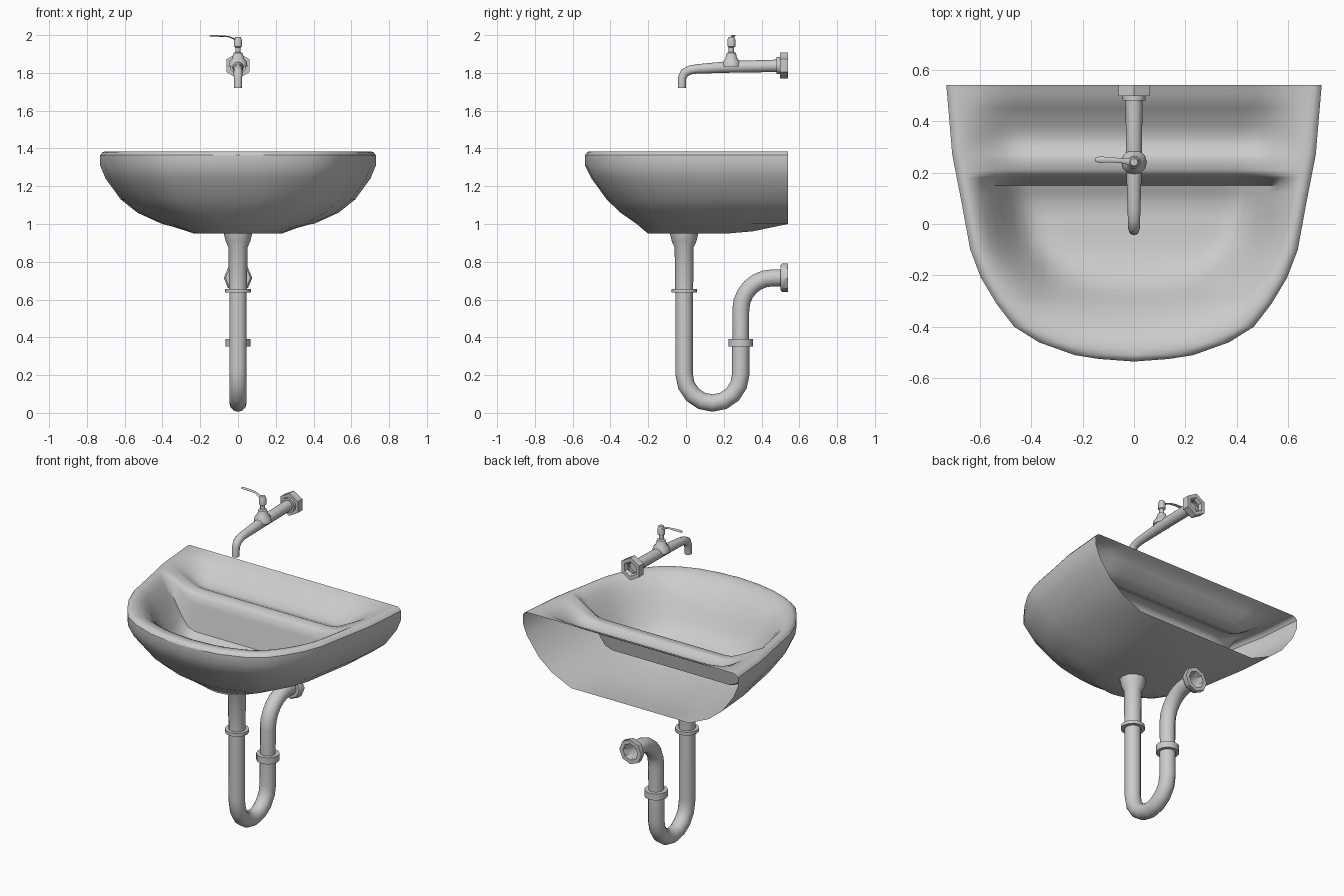
import bpy, bmesh, math
from mathutils import Vector, geometry

if "Cube" in bpy.data.objects:
    bpy.data.objects.remove(bpy.data.objects["Cube"])

grey = bpy.data.materials.new("light grey")
grey.use_nodes = True
grey.diffuse_color = (0.6, 0.6, 0.6, 1)
grey.node_tree.nodes["Principled BSDF"].inputs["Base Color"].default_value = grey.diffuse_color


def finish(name, bm, angle=40):
    bmesh.ops.remove_doubles(bm, verts=bm.verts, dist=0.0005)
    bmesh.ops.recalc_face_normals(bm, faces=bm.faces)
    mesh = bpy.data.meshes.new(name)
    bm.to_mesh(mesh)
    bm.free()
    mesh.materials.append(grey)
    ob = bpy.data.objects.new(name, mesh)
    bpy.context.collection.objects.link(ob)
    bpy.ops.object.select_all(action="DESELECT")
    ob.select_set(True)
    bpy.context.view_layer.objects.active = ob
    bpy.ops.object.shade_smooth_by_angle(angle=math.radians(angle))
    return ob


def skin(bm, rows, closed=False):
    """Join neighbouring rows of vertices with quads."""
    for a, b in zip(rows, rows[1:]):
        n = len(a)
        for i in range(n if closed else n - 1):
            j = (i + 1) % n
            bm.faces.new((a[i], a[j], b[j], b[i]))


def sweep(name, pts, sides=12, phase=0, axis=None, side=(1, 0, 0), cap=(False, False), flat=1):
    """Rings of radius p[3] along a path; a fixed axis makes a turned part."""
    bm = bmesh.new()
    side = Vector(side)
    path = [Vector(p[:3]) for p in pts]
    rings = []
    for i, p in enumerate(path):
        if axis:
            t = Vector(axis)
        else:
            t = Vector()
            if i > 0:
                t += (p - path[i - 1]).normalized()
            if i < len(path) - 1:
                t += (path[i + 1] - p).normalized()
        n = side.cross(t.normalized())
        r = pts[i][3]
        rings.append([bm.verts.new(p + r * (math.cos(a) * side + flat * math.sin(a) * n))
                      for a in (phase + k * math.tau / sides for k in range(sides))])
    skin(bm, rings, True)
    for want, ring in zip(cap, (rings[0], rings[-1])):
        if want:
            bm.faces.new(ring)
    return finish(name, bm)


def turned(name, x, y, z, axis, profile, **kw):
    """Profile of (distance along axis, radius) turned about the axis."""
    base, ax = Vector((x, y, z)), Vector(axis)
    return sweep(name, [(*(base + ax * d), r) for d, r in profile], axis=axis, **kw)


def interp(table, v):
    for (a, fa), (b, fb) in zip(table, table[1:]):
        if v <= b:
            return fa + (fb - fa) * max(0, (v - a) / (b - a))
    return table[-1][1]


def smooth(v):
    v = min(1, max(0, v))
    return v * v * (3 - 2 * v)


# Basin plan: (y, half width) from the front tip to the wall
BACK, TOP = 0.54, 1.385
plan = [(-.535, 0), (-.525, .135), (-.51, .23), (-.46, .37), (-.40, .466), (-.31, .535),
        (-.21, .595), (-.10, .637), (.08, .67), (.27, .707), (BACK, .73)]
outline = [Vector((w, y, 0)) for y, w in plan]

# Outer shell: (z, width scale, depth scale), left open towards the wall
levels = [(1.365, 1, 1), (1.31, 1, 1), (1.24, .96, .967), (1.13, .85, .893),
          (1.06, .73, .825), (1.0, .55, .745), (.95, .35, .69)]
bm = bmesh.new()
rows = []
for z, sx, sy in levels:
    row = []
    for sgn, pts in ((-1, plan[::-1]), (1, plan[1:])):
        for y, w in pts:
            yy = BACK - (BACK - y) * sy
            lift = .05 * max(0, (yy - .3) / .24) if z < .99 else 0
            row.append(bm.verts.new((sgn * w * sx, yy, z + lift)))
    rows.append(row)
skin(bm, rows)
last, n = rows[-1], len(plan) - 1
for i in range(n - 1):
    bm.faces.new((last[i], last[i + 1], last[-2 - i], last[-1 - i]))
bm.faces.new((last[n - 1], last[n], last[n + 1]))
finish("basin_outer_shell", bm, 50)

# Basin inside: rim, rear shelf with a shallow trough, sharp lip and bowl
drop = [(-.535, .17), (-.3, .25), (-.1, .315), (.08, .33), (.15, .30), (.18, .15), (.19, .105),
        (.21, .09), (.26, .085), (.30, .105), (.34, .11), (.42, .07), (.48, .025), (BACK, 0)]


def inner_height(x, y):
    p = Vector((abs(x), y, 0))
    e = 9
    for a, b in zip(outline, outline[1:]):
        q, f = geometry.intersect_point_line(p, a, b)
        q = a.lerp(b, min(1, max(0, f)))
        e = min(e, (p - q).length)
    bevel = .02 * max(0, 1 - e / .025) ** 2
    wide = .24 if y > 0 else .24 + .12 * smooth(-y / .4)
    return TOP - bevel - interp(drop, y) * smooth((e - .03) / wide)


ys = sorted({y for y, w in plan} | {y for y, d in drop}
            | {-.532, -.518, -.485, -.43, -.355, -.26, -.15, -.04, .02, .12, .24, .38, .45, .51})
half = [0, .1, .2, .3, .4, .5, .58, .65, .71, .77, .82, .87, .91, .94, .965, .985, 1]
span = [-s for s in half[:0:-1]] + half
bm = bmesh.new()
rows = []
for y in ys:
    w = interp(plan, y)
    rows.append([bm.verts.new((s * w, y, inner_height(s * w, y))) for s in span])
skin(bm, rows[1:])
for i in range(len(span) - 1):
    bm.faces.new((rows[0][len(half) - 1], rows[1][i], rows[1][i + 1]))
finish("basin_inside", bm, 50)

# Drain tailpiece and collars
UP, OUT = (0, 0, 1), (0, 1, 0)
DY = -.01
turned("drain_tailpiece", 0, DY, 0, UP,
       [(.95, .075), (.91, .066), (.875, .05), (.65, .048)])


def collar(name, y, z, r, h):
    turned(name, 0, y, z, UP, [(0, .04), (0, r), (h, r), (h, .04)])


collar("upper_collar", DY, .637, .068, .02)
collar("trap_collar", .29, .352, .066, .04)

# Trap bend and wall outlet
bend = [(0, DY, .65, .046), (0, DY, .24, .046)]
for k in range(9):
    a = math.pi + k * math.pi / 8
    bend.append((0, .14 + .15 * math.cos(a), .205 + .153 * math.sin(a), .046))
sweep("trap_bend", bend + [(0, .29, .38, .046)])
outlet = [(0, .29, .37, .043)]
for k in range(7):
    a = math.pi - k * math.pi / 12
    outlet.append((0, .46 + .17 * math.cos(a), .545 + .17 * math.sin(a), .045))
sweep("outlet_pipe", outlet + [(0, .515, .715, .045)])
turned("outlet_flange", 0, 0, .715, OUT, sides=8,
       profile=[(.5, .045), (.5, .066), (.51, .075), (BACK, .075), (BACK, .05), (.5, .045)])

# Tap body, spout and wall fixing
sweep("tap_spout", [(0, .51, 1.838, .033), (0, .24, 1.832, .031), (0, .06, 1.821, .025),
                    (0, .02, 1.815, .024), (0, -.008, 1.80, .024), (0, -.02, 1.775, .022),
                    (0, -.022, 1.72, .021)], cap=(False, True))
turned("tap_wall_nut", 0, 0, 1.838, OUT, [(.48, .033), (.48, .045), (.505, .045)])
turned("tap_wall_flange", 0, 0, 1.838, OUT, sides=6, phase=math.pi / 6, cap=(True, False),
       profile=[(.497, .069), (BACK, .069), (BACK, .045), (.52, .036)])

# Valve and lever
turned("tap_valve", 0, .24, 0, UP, cap=(False, True),
       profile=[(1.835, .05), (1.86, .046), (1.875, .032), (1.905, .024), (1.91, .014),
                (1.935, .014), (1.94, .021), (1.975, .021), (1.99, .014)])
sweep("tap_lever", [(.012, .24, 1.975, .012), (-.02, .242, 1.98, .013), (-.05, .246, 1.992, .009),
                    (-.09, .25, 1.995, .011), (-.135, .25, 1.996, .012), (-.152, .25, 1.996, .006)],
      sides=8, side=(0, 1, 0), cap=(True, True), flat=.35)
